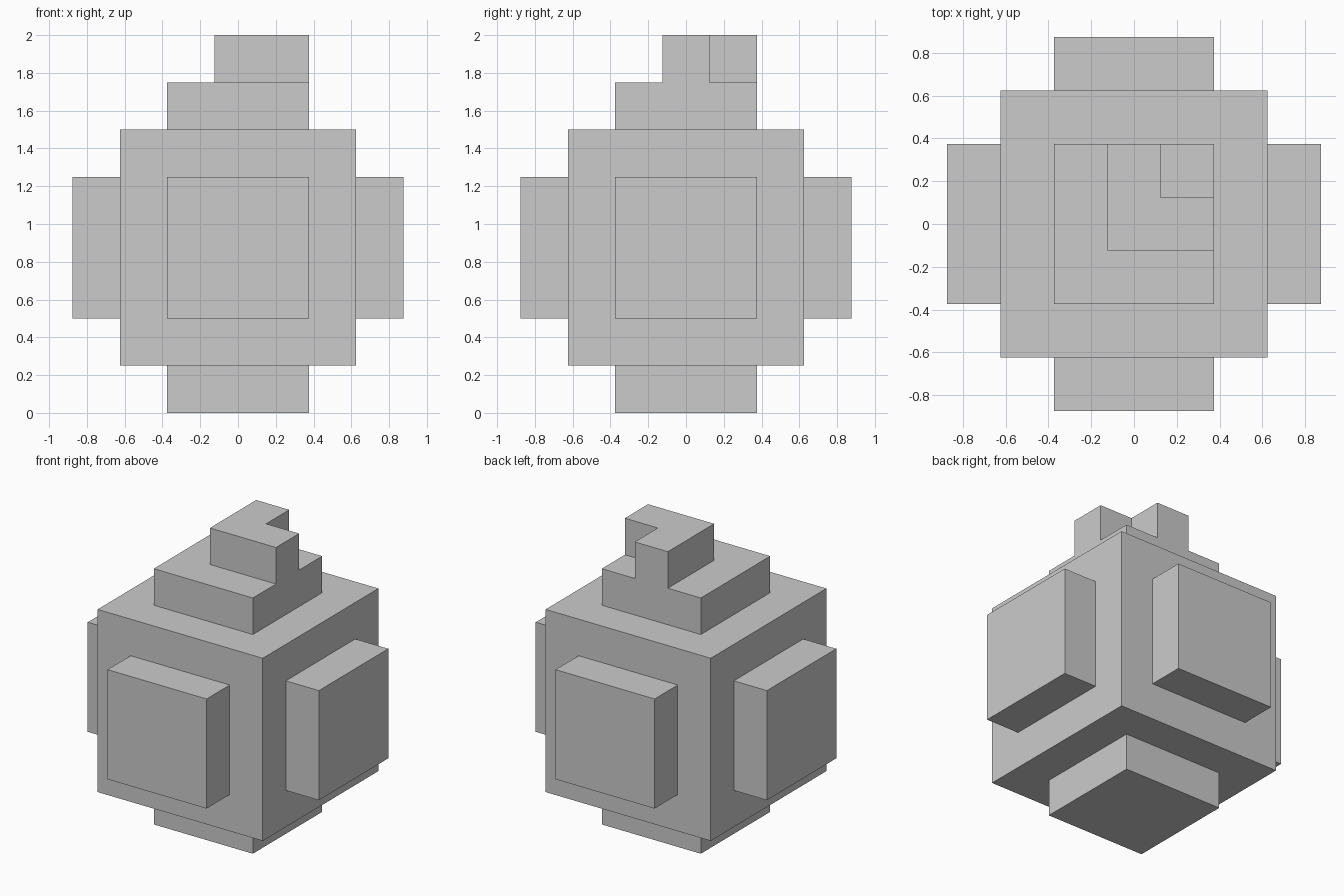
import bpy, bmesh
from mathutils import Matrix

if "Cube" in bpy.data.objects:
    bpy.data.objects.remove(bpy.data.objects["Cube"])

STEP = 0.25
bm = bmesh.new()

# Main block
bmesh.ops.create_cube(bm, size=1.25, matrix=Matrix.Translation((0, 0, 0.875)))
sides = bm.faces[:]
bm.normal_update()

# Raised square plate on all six sides: inset, then push outwards
bmesh.ops.inset_individual(bm, faces=sides, thickness=STEP, use_even_offset=True)
bm.normal_update()
for f in sides:
    offset = f.normal * STEP
    new = bmesh.ops.extrude_discrete_faces(bm, faces=[f])["faces"][0]
    bmesh.ops.translate(bm, verts=new.verts[:], vec=offset)
bm.normal_update()

# Split the top plate into a 3 x 3 grid
top = max(bm.faces, key=lambda f: f.calc_center_median().z)
bmesh.ops.subdivide_edges(bm, edges=top.edges[:], cuts=2, use_grid_fill=True)
bm.normal_update()

# L-shaped stem: three cells around the missing back right corner
cells = []
for f in bm.faces:
    c = f.calc_center_median()
    if c.z > 1.74 and c.x > -0.1 and c.y > -0.1 and c.x + c.y < 0.4:
        cells.append(f)
stem = bmesh.ops.extrude_face_region(bm, geom=cells)["geom"]
bmesh.ops.translate(bm, vec=(0, 0, STEP),
                    verts=[g for g in stem if isinstance(g, bmesh.types.BMVert)])
bmesh.ops.delete(bm, geom=[f for f in cells if f.is_valid], context='FACES_ONLY')
bmesh.ops.recalc_face_normals(bm, faces=bm.faces[:])

mesh = bpy.data.meshes.new("stepped_block")
bm.to_mesh(mesh)
bm.free()
bpy.context.collection.objects.link(bpy.data.objects.new("stepped_block", mesh))
